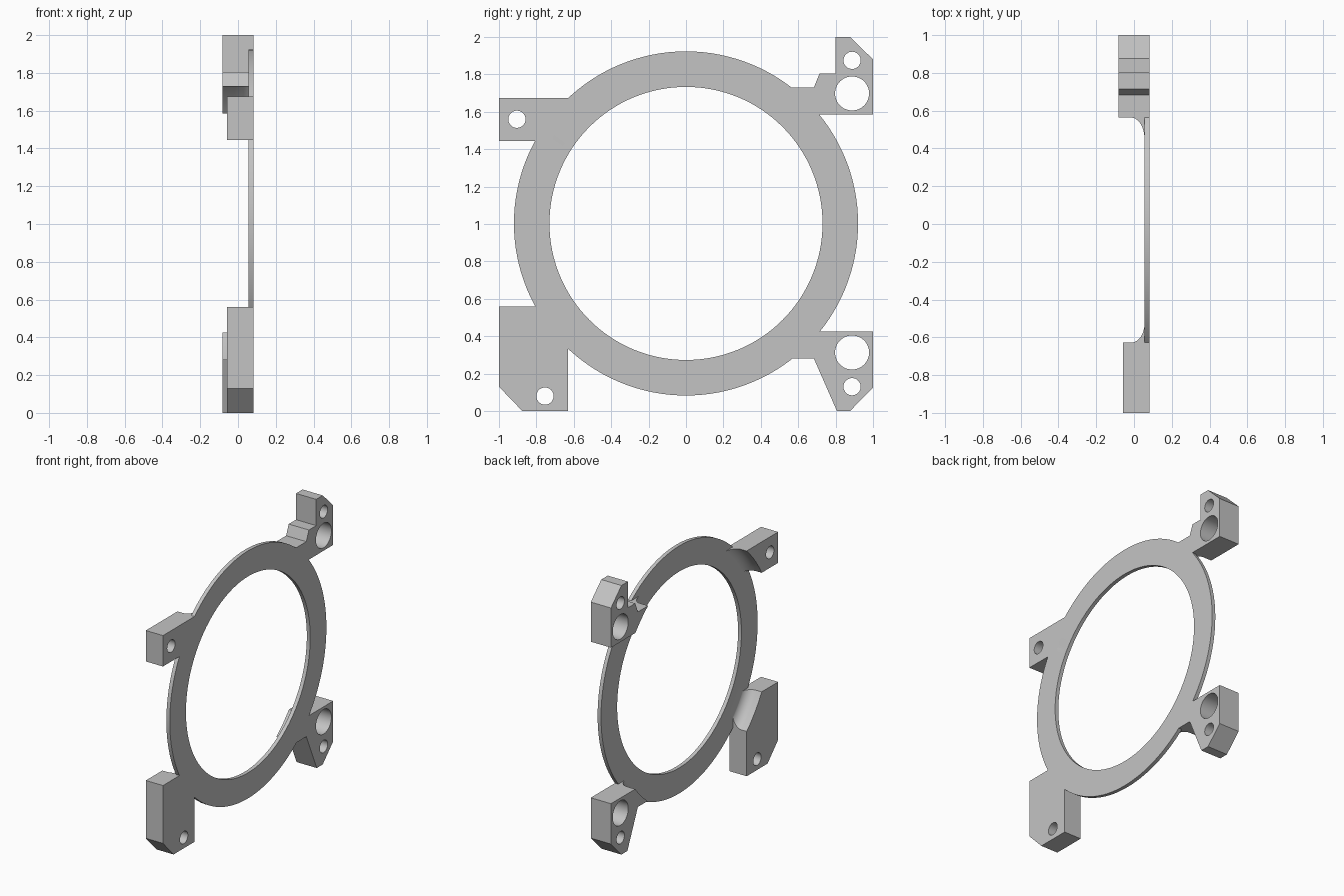
import bpy, bmesh, math
from mathutils import Vector, Matrix

cube = bpy.data.objects.get("Cube")
if cube:
    bpy.data.objects.remove(cube, do_unlink=True)

CENTRE = Vector((0, 0, 1.003))
FACE, WEB = 0.083, 0.055            # flush mounting face, rear of thin ring
R_OUT, R_IN, FILLET = 0.92, 0.73, 0.072

grey = bpy.data.materials.new("plain grey")
grey.use_nodes = True
grey.diffuse_color = (0.55, 0.55, 0.55, 1)
grey.node_tree.nodes["Principled BSDF"].inputs["Base Color"].default_value = (0.55, 0.55, 0.55, 1)


def finish(name, bm):
    bmesh.ops.recalc_face_normals(bm, faces=bm.faces[:])
    mesh = bpy.data.meshes.new(name)
    bm.to_mesh(mesh)
    bm.free()
    mesh.materials.append(grey)
    obj = bpy.data.objects.new(name, mesh)
    bpy.context.collection.objects.link(obj)
    return obj


def revolve(name, profile, steps=128):
    """Spin a closed (x, radius) outline around the ring's axis."""
    bm = bmesh.new()
    verts = [bm.verts.new((x, 0, CENTRE.z + r)) for x, r in profile]
    edges = [bm.edges.new((v, verts[i - 1])) for i, v in enumerate(verts)]
    bmesh.ops.spin(bm, geom=verts + edges, cent=CENTRE, axis=(1, 0, 0),
                   angle=math.tau, steps=steps)
    bmesh.ops.remove_doubles(bm, verts=bm.verts[:], dist=1e-5)
    return finish(name, bm)


def plate(name, outline, rear):
    """Extrude a (y, z) outline from the rear to the mounting face."""
    bm = bmesh.new()
    face = bm.faces.new([bm.verts.new((rear, y, z)) for y, z in outline])
    geom = bmesh.ops.extrude_face_region(bm, geom=[face])["geom"]
    bmesh.ops.translate(bm, vec=(FACE - rear, 0, 0),
                        verts=[g for g in geom if isinstance(g, bmesh.types.BMVert)])
    return finish(name, bm)


def drill(y, z, radius):
    bm = bmesh.new()
    place = Matrix.Translation((0, y, z)) @ Matrix.Rotation(math.pi / 2, 4, 'Y')
    bmesh.ops.create_cone(bm, cap_ends=True, segments=48, radius1=radius,
                          radius2=radius, depth=0.6, matrix=place)
    return finish("hole_cutter", bm)


def combine(target, tool, operation, keep=False):
    mod = target.modifiers.new("cut", 'BOOLEAN')
    mod.operation, mod.object, mod.solver = operation, tool, 'EXACT'
    bpy.context.view_layer.objects.active = target
    bpy.ops.object.modifier_apply(modifier=mod.name)
    if not keep:
        bpy.data.objects.remove(tool, do_unlink=True)


# Thin ring
ring = revolve("mounting_ring", [(WEB, R_IN), (WEB, R_OUT), (FACE, R_OUT), (FACE, R_IN)])

# Clearance cutter leaving a concave fillet where each lug meets the ring
top = WEB + 0.002
curve = [(top - FILLET + FILLET * math.sin(a), R_OUT - FILLET + FILLET * math.cos(a))
         for a in (math.pi / 2 * i / 10 for i in range(11))]
clearance = revolve("clearance_cutter", [(-0.3, 0.5), (-0.3, R_OUT)] + curve
                    + [(0.3, R_OUT - FILLET), (0.3, 0.5)])

# Lugs: outline, rear depth, holes (y, z, radius)
lugs = {
    "upper_front_lug": (
        [(-1, 1.675), (-.5, 1.675), (-.7, 1.445), (-1, 1.445)],
        -0.058, [(-.904, 1.56, .046)]),
    "lower_front_lug": (
        [(-1, .56), (-.7, .56), (-.63, .45), (-.63, 0), (-.875, 0), (-1, .13)],
        -0.058, [(-.754, .08, .046)]),
    "upper_back_lug": (
        [(.4, 1.73), (.684, 1.73), (.714, 1.805), (.8, 1.805), (.8, 2), (.877, 2),
         (1, 1.88), (1, 1.585), (.6, 1.585)],
        -FACE, [(.888, 1.698, .091), (.888, 1.875, .046)]),
    "lower_back_lug": (
        [(.4, .28), (.684, .28), (.807, 0), (.877, 0), (1, .125), (1, .425), (.6, .425)],
        -FACE, [(.888, .313, .091), (.888, .13, .046)]),
}
for name, (outline, rear, holes) in lugs.items():
    lug = plate(name, outline, rear)
    combine(lug, clearance, 'DIFFERENCE', keep=True)
    for hole in holes:
        combine(lug, drill(*hole), 'DIFFERENCE')
    combine(ring, lug, 'UNION')
bpy.data.objects.remove(clearance, do_unlink=True)

# Smooth round walls, crisp edges
bpy.ops.object.select_all(action='DESELECT')
ring.select_set(True)
bpy.context.view_layer.objects.active = ring
bpy.ops.object.shade_smooth_by_angle(angle=math.radians(30))
